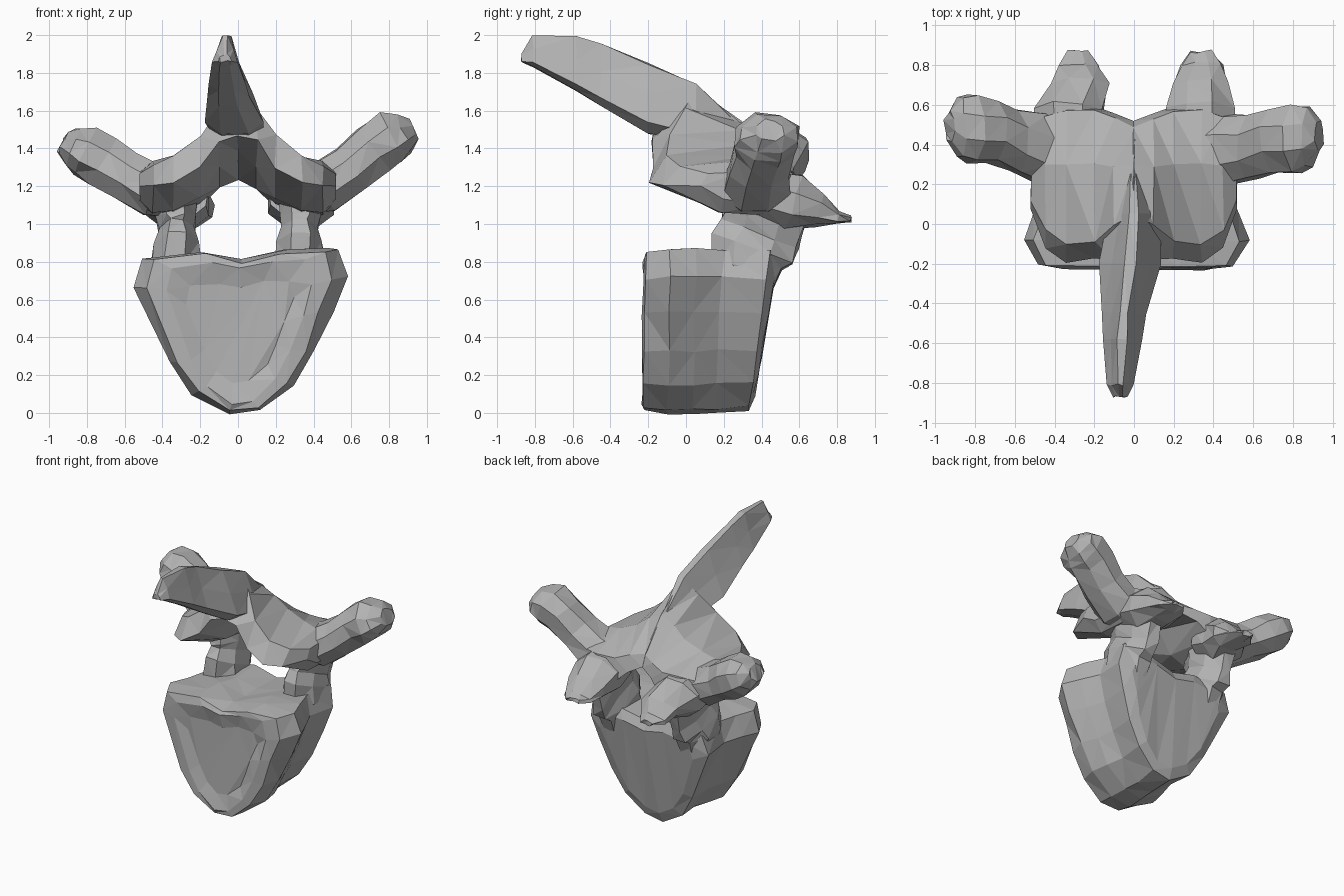
import bpy, bmesh, math, random
from mathutils import Vector

random.seed(4)
if "Cube" in bpy.data.objects:
    bpy.data.objects.remove(bpy.data.objects["Cube"], do_unlink=True)

bone = bpy.data.materials.new("bone_grey")
bone.use_nodes = True
bone.diffuse_color = (0.45, 0.45, 0.45, 1)
bone.node_tree.nodes["Principled BSDF"].inputs["Base Color"].default_value = bone.diffuse_color


def loft(name, rings, jitter=0.01):
    """Skin equal-length rings of points, cap both ends, keep facets flat."""
    bm = bmesh.new()
    loops = []
    for ring in rings:
        loops.append([bm.verts.new(Vector(p) + Vector(
            [random.uniform(-jitter, jitter) for _ in range(3)])) for p in ring])
    for a, b in zip(loops, loops[1:]):
        for i in range(len(a)):
            j = (i + 1) % len(a)
            bm.faces.new((a[i], a[j], b[j], b[i]))
    bm.faces.new(loops[0])
    bm.faces.new(loops[-1])
    bmesh.ops.triangulate(bm, faces=bm.faces[:])
    bmesh.ops.recalc_face_normals(bm, faces=bm.faces[:])
    mesh = bpy.data.meshes.new(name)
    bm.to_mesh(mesh)
    bm.free()
    mesh.materials.append(bone)
    obj = bpy.data.objects.new(name, mesh)
    bpy.context.collection.objects.link(obj)
    return obj


def tube(name, stations, wide_axis, sides=8):
    """Loft ellipses (centre, wide radius, thin radius) along a path."""
    centres = [Vector(s[:3]) for s in stations]
    rings = []
    for k, (c, s) in enumerate(zip(centres, stations)):
        along = centres[min(k + 1, len(centres) - 1)] - centres[max(k - 1, 0)]
        u = Vector(wide_axis)
        v = along.cross(u).normalized()
        rings.append([c + u * s[3] * math.cos(t) + v * s[4] * math.sin(t)
                      for t in (math.tau * (i + 0.5) / sides for i in range(sides))])
    return loft(name, rings)


# Heart-shaped body: outline swept from front rim to back, with a waist
heart = [(-.05, 0), (.12, .02), (.3, .15), (.41, .33), (.5, .53), (.58, .72), (.53, .87),
         (.27, .86), (.02, .81), (-.2, .85), (-.51, .82), (-.56, .67), (-.37, .27), (-.24, .1)]
body = []
for y, lean, sx, sz in [(-.2, 0, .5, .62), (-.235, .01, .68, .88), (-.225, .02, .86, .97),
                        (-.1, .02, 1, 1), (.03, .03, .9, 1), (.15, .06, .81, .99),
                        (.33, .14, .86, .97), (.36, .14, .68, .8)]:
    body.append([(x * sx, y + lean * z, .42 + (z - .42) * sz) for x, z in heart])
loft("vertebral_body", body, 0.008)

# Spinous process: ridged section swept forward and up
section = [(.2, 1), (.6, .55), (1, .15), (.45, 0)]
section += [(-x, z) for x, z in reversed(section)]
spine = []
for y, top, low, cx, w in [(.3, 1.51, 1.38, 0, .06), (.05, 1.74, 1.43, 0, .13),
                           (-.2, 1.85, 1.48, -.02, .16), (-.45, 1.95, 1.62, -.05, .11),
                           (-.58, 2, 1.7, -.06, .1), (-.81, 2, 1.83, -.07, .07),
                           (-.87, 1.9, 1.86, -.07, .04)]:
    spine.append([(cx + w * x, y, low + (top - low) * z) for x, z in section])
loft("spinous_process", spine, 0.006)

# Lamina sections, from the midline outward, as (y, z) loops
lamina = [
    (0, [(.52, 1.23), (.49, 1.32), (.29, 1.54), (.05, 1.72), (-.18, 1.47), (.15, 1.38)]),
    (.1, [(.56, 1.19), (.53, 1.3), (.29, 1.49), (.0, 1.61), (-.18, 1.44), (.15, 1.3)]),
    (.2, [(.59, 1.09), (.57, 1.27), (.3, 1.42), (-.09, 1.47), (-.17, 1.3), (.15, 1.14)]),
    (.34, [(.59, 1), (.57, 1.27), (.3, 1.36), (-.1, 1.36), (-.2, 1.22), (.17, 1.07)]),
    (.45, [(.55, 1.04), (.54, 1.26), (.3, 1.33), (-.03, 1.31), (-.12, 1.2), (.18, 1.06)]),
    (.52, [(.42, 1.1), (.44, 1.24), (.3, 1.28), (.12, 1.27), (.08, 1.2), (.2, 1.13)]),
]

# Paired parts; the right side process sits slightly lower and further back
for side, s, dx, dy, dz in [("left", 1, .03, 0, 0), ("right", -1, -.03, .05, -.07)]:
    loft(side + "_lamina", [[(s * x, y, z) for y, z in loop] for x, loop in lamina], 0.006)
    tube(side + "_pedicle", [
        (s * .32, .31, .56, .09, .12), (s * .33, .32, .78, .14, .2),
        (s * .33, .35, .87, .13, .24), (s * .325, .39, .95, .1, .23),
        (s * .33, .42, 1.05, .11, .24), (s * .34, .4, 1.18, .14, .2)], (1, 0, 0))
    tube(side + "_superior_facet", [
        (s * .33, .42, 1.15, .18, .14), (s * .33, .57, 1.11, .19, .16),
        (s * (.3 + dx), .7, 1.07, .15, .09), (s * (.31 + dx), .8, 1.03, .11, .035),
        (s * (.31 + dx), .87, 1.03, .05, .015)], (1, 0, 0))
    tube(side + "_transverse_process", [
        (s * .3, .36, 1.16, .18, .13), (s * .45, .37, 1.19 + dz / 5, .19, .15),
        (s * .6, .39 + dy / 2, 1.29 + dz / 2, .17, .14),
        (s * .72, .42 + dy, 1.4 + dz, .17, .15),
        (s * .81, .43 + dy, 1.46 + dz, .18, .15),
        (s * .88, .44 + dy, 1.48 + dz, .16, .11),
        (s * .93, .44 + dy, 1.5 + dz, .08, .06)], (0, 1, 0))
